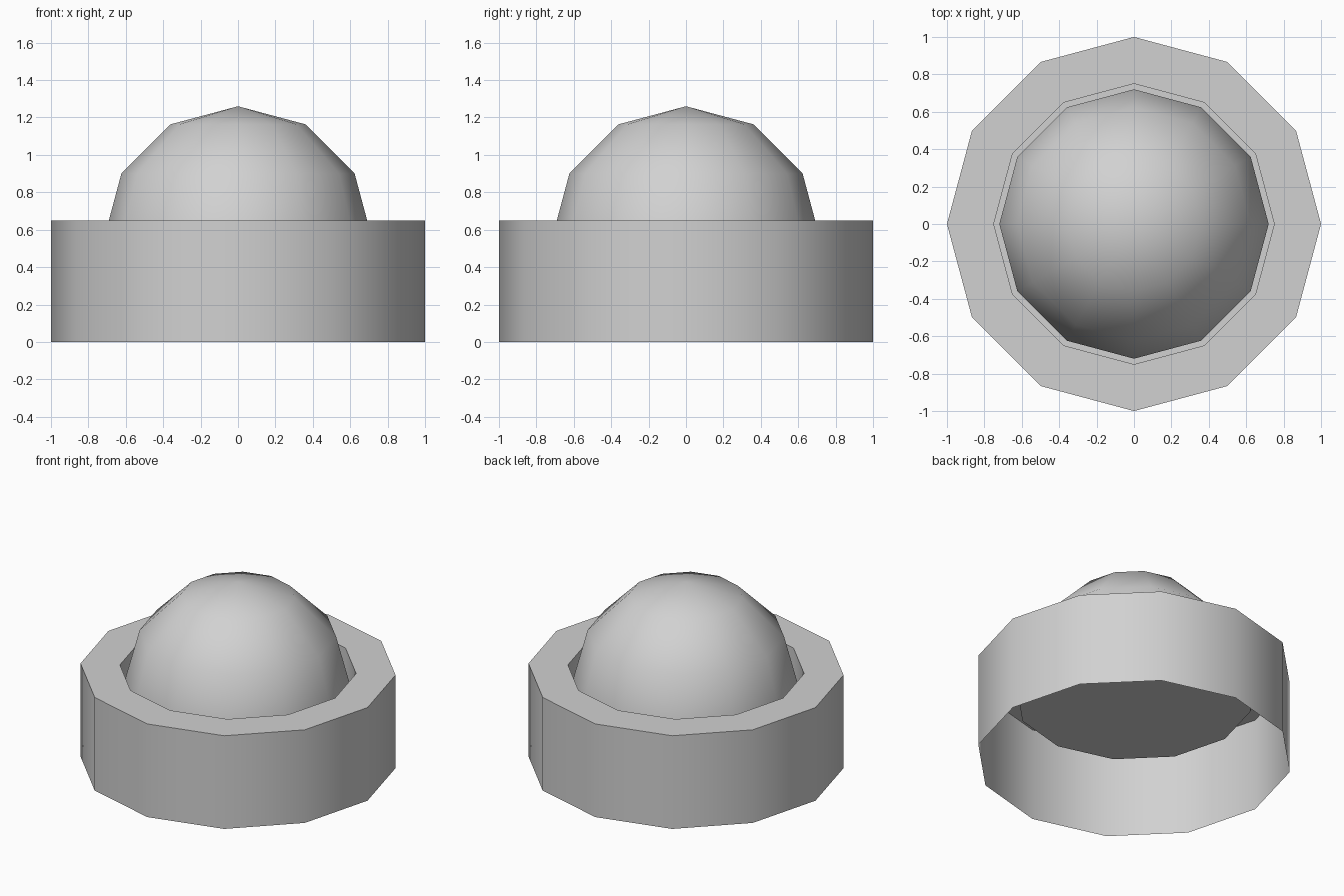
import bpy
import bmesh
from math import sin, cos, pi, radians

SIDES = 12
TOP, FLOOR = 0.65, 0.42
DOME_R, DOME_Z = 0.72, 0.54

cube = bpy.data.objects.get("Cube")
if cube:
    bpy.data.objects.remove(cube, do_unlink=True)

grey = bpy.data.materials.new("light grey")
grey.use_nodes = True
colour = (0.64, 0.64, 0.64, 1)
grey.diffuse_color = colour
grey.node_tree.nodes["Principled BSDF"].inputs["Base Color"].default_value = colour


def lathe(name, profile):
    """Turn a (radius, height) profile around z, faces outward for an upward wall."""
    bm = bmesh.new()
    rings = []
    for r, z in profile:
        if r < 1e-5:
            rings.append([bm.verts.new((0, 0, z))] * SIDES)
        else:
            rings.append([bm.verts.new((r * cos(2 * pi * i / SIDES), r * sin(2 * pi * i / SIDES), z))
                          for i in range(SIDES)])
    for low, high in zip(rings, rings[1:]):
        for i in range(SIDES):
            k = (i + 1) % SIDES
            corners = [low[i], low[k], high[k], high[i]]
            bm.faces.new(list(dict.fromkeys(corners)))
    mesh = bpy.data.meshes.new(name)
    bm.to_mesh(mesh)
    bm.free()
    mesh.materials.append(grey)
    obj = bpy.data.objects.new(name, mesh)
    bpy.context.collection.objects.link(obj)
    bpy.ops.object.select_all(action="DESELECT")
    obj.select_set(True)
    bpy.context.view_layer.objects.active = obj
    bpy.ops.object.shade_smooth_by_angle(angle=radians(40))
    return obj


# Hollow base: outer wall open below, flat rim, recessed socket with a floor
lathe("base_ring", [(1, 0), (1, TOP), (0.75, TOP), (0.75, FLOOR), (0, FLOOR)])

# Dome: short skirt on the socket floor, then a half sphere in three steps
arc = [(DOME_R * cos(a), DOME_Z + DOME_R * sin(a)) for a in (0, pi / 6, pi / 3, pi / 2)]
lathe("dome", [(DOME_R, FLOOR)] + arc)
